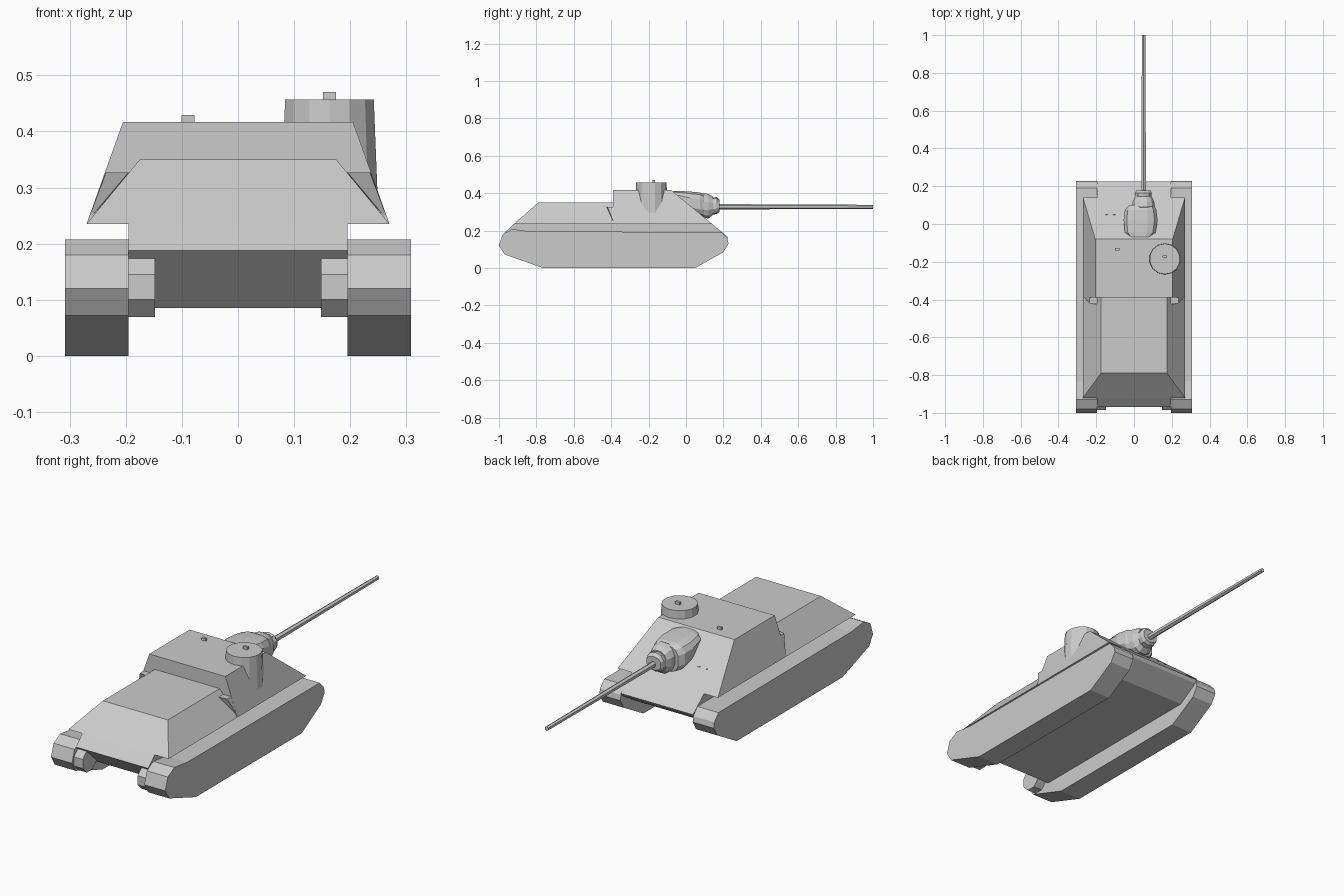
import bpy, bmesh, math
from mathutils import Matrix

if "Cube" in bpy.data.objects:
    bpy.data.objects.remove(bpy.data.objects["Cube"])


def finish(bm, name):
    bmesh.ops.recalc_face_normals(bm, faces=bm.faces[:])
    me = bpy.data.meshes.new(name)
    bm.to_mesh(me)
    bm.free()
    ob = bpy.data.objects.new(name, me)
    bpy.context.collection.objects.link(ob)
    return ob


def extrude_x(name, profile, x0, x1):
    """Closed (y, z) profile swept along x."""
    bm = bmesh.new()
    a = [bm.verts.new((x0, y, z)) for y, z in profile]
    b = [bm.verts.new((x1, y, z)) for y, z in profile]
    n = len(a)
    for i in range(n):
        j = (i + 1) % n
        bm.faces.new((a[i], a[j], b[j], b[i]))
    bm.faces.new(a)
    bm.faces.new(b)
    return finish(bm, name)


def hull(name, points):
    bm = bmesh.new()
    for p in points:
        bm.verts.new(p)
    bmesh.ops.convex_hull(bm, input=bm.verts[:])
    bmesh.ops.dissolve_limit(bm, angle_limit=0.01, verts=bm.verts[:], edges=bm.edges[:])
    return finish(bm, name)


def mirrored(points):
    return [(s * x, y, z) for x, y, z in points for s in (-1, 1)]


def cylinder(name, loc, r1, r2, depth, sides, rot=None):
    bm = bmesh.new()
    m = Matrix.Translation(loc) @ (rot or Matrix())
    bmesh.ops.create_cone(bm, cap_ends=True, segments=sides, radius1=r1,
                          radius2=r2, depth=depth, matrix=m)
    return finish(bm, name)


def box(name, loc, size, rot=None):
    bm = bmesh.new()
    m = Matrix.Translation(loc) @ (rot or Matrix()) @ Matrix.Diagonal((*size, 1))
    bmesh.ops.create_cube(bm, size=1, matrix=m)
    return finish(bm, name)


def loft_y(name, sections, sides=12, power=0.65):
    """Rounded sections (y, centre x, half width, z low, z high) joined along y."""
    bm = bmesh.new()
    rings = []
    for y, cx, w, lo, hi in sections:
        ring = []
        for i in range(sides):
            t = math.tau * (i + 0.5) / sides
            c, s = math.cos(t), math.sin(t)
            px = math.copysign(abs(c) ** power, c)
            pz = math.copysign(abs(s) ** power, s)
            ring.append(bm.verts.new((cx + w * px, y, (lo + hi) / 2 + (hi - lo) / 2 * pz)))
        rings.append(ring)
    for a, b in zip(rings, rings[1:]):
        for i in range(sides):
            j = (i + 1) % sides
            bm.faces.new((a[i], a[j], b[j], b[i]))
    bm.faces.new(rings[0])
    bm.faces.new(rings[-1])
    return finish(bm, name)


# Lower hull between the tracks
extrude_x("lower_hull", [(-0.97, 0.188), (-0.92, 0.235), (0.14, 0.235), (0.225, 0.165),
                         (0.215, 0.15), (0.11, 0.085), (-0.86, 0.085)], -0.195, 0.195)

# Fighting compartment and engine deck
hull("superstructure", mirrored([(0.205, -0.08, 0.417), (0.205, -0.39, 0.417),
                                 (0.27, 0.14, 0.235), (0.27, -0.39, 0.235)]))
hull("engine_deck", mirrored([(0.175, -0.79, 0.35), (0.175, -0.385, 0.35),
                              (0.27, -0.92, 0.235), (0.27, -0.385, 0.235)]))

# Tracks, corner wedges and rear sprockets
track = [(-0.765, 0), (0.05, 0), (0.2, 0.085), (0.227, 0.13), (0.222, 0.157), (0.19, 0.192),
         (-0.83, 0.195), (-0.93, 0.207), (-0.98, 0.18), (-1.0, 0.12), (-0.97, 0.072)]
for side, s in (("left", -1), ("right", 1)):
    extrude_x(side + "_track", track, s * 0.195, s * 0.308)
    hull(side + "_corner_wedge", [(s * x, y, z) for x, y, z in (
        (0.237, -0.385, 0.327), (0.19, -0.385, 0.327), (0.195, -0.425, 0.327),
        (0.235, -0.42, 0.327), (0.268, -0.385, 0.24))])
    cylinder(side + "_sprocket", (s * 0.173, -0.93, 0.123), 0.058, 0.058, 0.05, 8,
             Matrix.Rotation(math.pi / 2, 4, 'Y') @ Matrix.Rotation(math.pi / 8, 4, 'Z'))

# Commander's cupola, hatch handle and roof periscope
cylinder("cupola", (0.163, -0.185, 0.347), 0.09, 0.081, 0.22, 14)
box("cupola_handle", (0.163, -0.172, 0.462), (0.023, 0.012, 0.016))
box("roof_periscope", (-0.089, -0.133, 0.42), (0.023, 0.012, 0.018))

# Vision slots on the sloped front plate
tilt = Matrix.Rotation(-math.radians(39.5), 4, 'X')
for x in (-0.145, -0.105):
    box("vision_slot", (x, 0.05, 0.309), (0.012, 0.006, 0.006), tilt)

# Gun housing, mantlet and barrel
loft_y("gun_housing", [(-0.07, 0.033, 0.06, 0.34, 0.413), (-0.045, 0.033, 0.083, 0.33, 0.413),
                       (0.02, 0.035, 0.092, 0.29, 0.41), (0.075, 0.035, 0.085, 0.275, 0.405),
                       (0.1, 0.04, 0.068, 0.27, 0.395)])
loft_y("mantlet", [(0.06, 0.05, 0.06, 0.28, 0.39), (0.095, 0.05, 0.062, 0.265, 0.403),
                   (0.12, 0.05, 0.058, 0.263, 0.397), (0.145, 0.05, 0.046, 0.282, 0.382)], 12, 0.85)
loft_y("gun_collar", [(0.13, 0.05, 0.044, 0.285, 0.375), (0.165, 0.05, 0.046, 0.288, 0.38),
                      (0.178, 0.05, 0.04, 0.3, 0.365)], 10, 0.85)
cylinder("gun_barrel", (0.051, 0.58, 0.327), 0.0145, 0.0105, 0.84, 6,
         Matrix.Rotation(-math.pi / 2, 4, 'X'))
